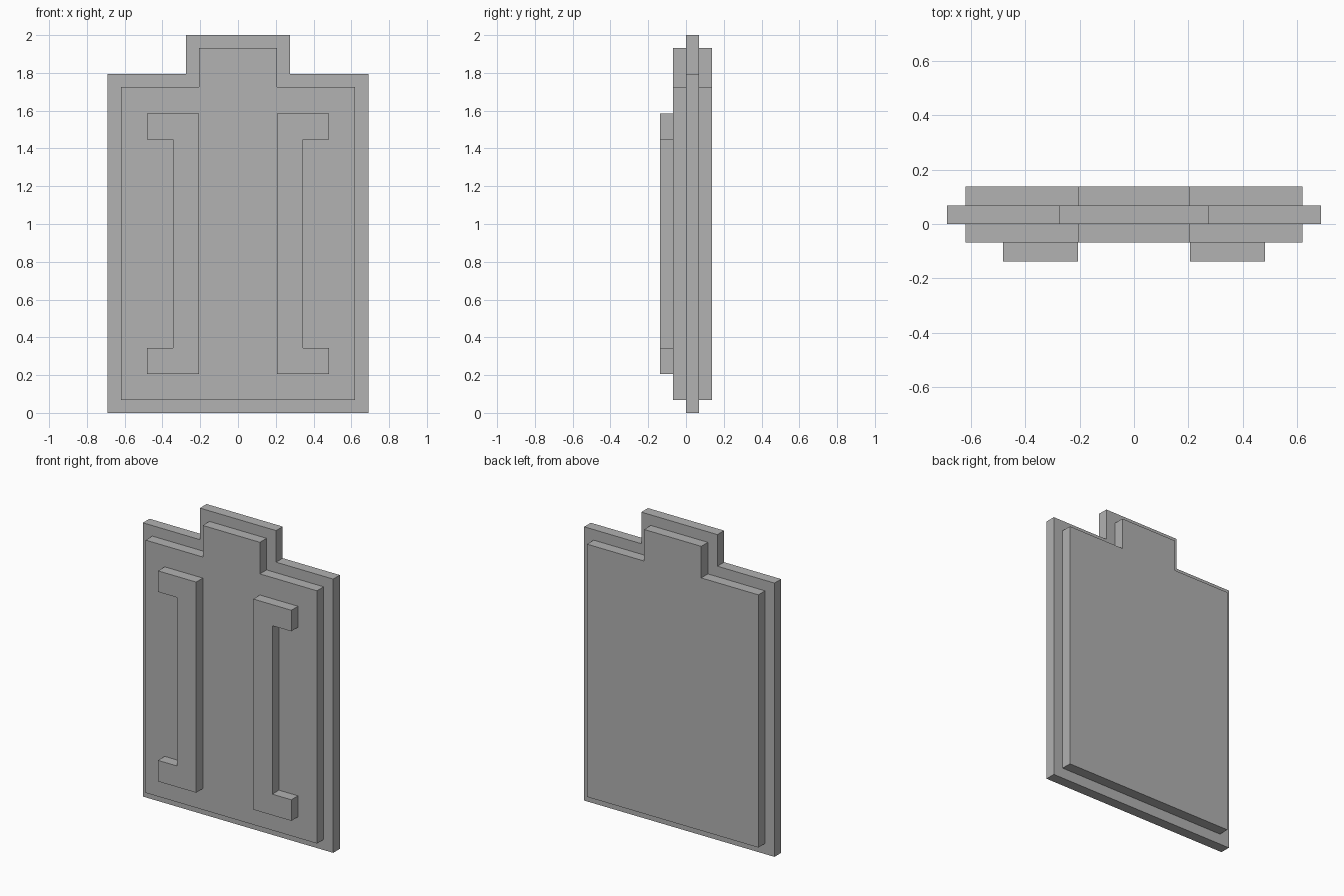
import bpy
import bmesh

if "Cube" in bpy.data.objects:
    bpy.data.objects.remove(bpy.data.objects["Cube"], do_unlink=True)

U = 2 / 29  # one grid step: the plate is 29 steps tall

grey = bpy.data.materials.new("plain grey")
grey.use_nodes = True
colour = (0.445, 0.445, 0.445, 1)
grey.diffuse_color = colour
grey.node_tree.nodes["Principled BSDF"].inputs["Base Color"].default_value = colour


def slab(name, outline, y):
    """Extrude an x-z outline one step backwards from y (all in steps)."""
    bm = bmesh.new()
    face = bm.faces.new([bm.verts.new((x * U, y * U, z * U)) for x, z in outline])
    ext = bmesh.ops.extrude_face_region(bm, geom=[face])
    moved = [v for v in ext["geom"] if isinstance(v, bmesh.types.BMVert)]
    bmesh.ops.translate(bm, verts=moved, vec=(0, U, 0))
    bmesh.ops.recalc_face_normals(bm, faces=bm.faces)
    mesh = bpy.data.meshes.new(name)
    bm.to_mesh(mesh)
    bm.free()
    mesh.materials.append(grey)
    obj = bpy.data.objects.new(name, mesh)
    bpy.context.collection.objects.link(obj)
    return obj


def tabbed_plate(inset):
    """Rectangle with a raised tab on top, shrunk evenly by inset."""
    half, tab = 10 - inset, 4 - inset
    low, shoulder, top = inset, 26 - inset, 29 - inset
    right = [(half, low), (half, shoulder), (tab, shoulder), (tab, top)]
    return right + [(-x, z) for x, z in reversed(right)]


# Stacked plates, widest in the middle
slab("middle_plate", tabbed_plate(0), 0)
slab("front_plate", tabbed_plate(1), -1)
slab("back_plate", tabbed_plate(1), 1)

# Bracket-shaped bars on the front, open towards the outer sides
bracket = [(3, 3), (7, 3), (7, 5), (5, 5), (5, 21), (7, 21), (7, 23), (3, 23)]
for side, sign in (("left", 1), ("right", -1)):
    slab(side + "_bracket", [(sign * x, z) for x, z in bracket], -2)
